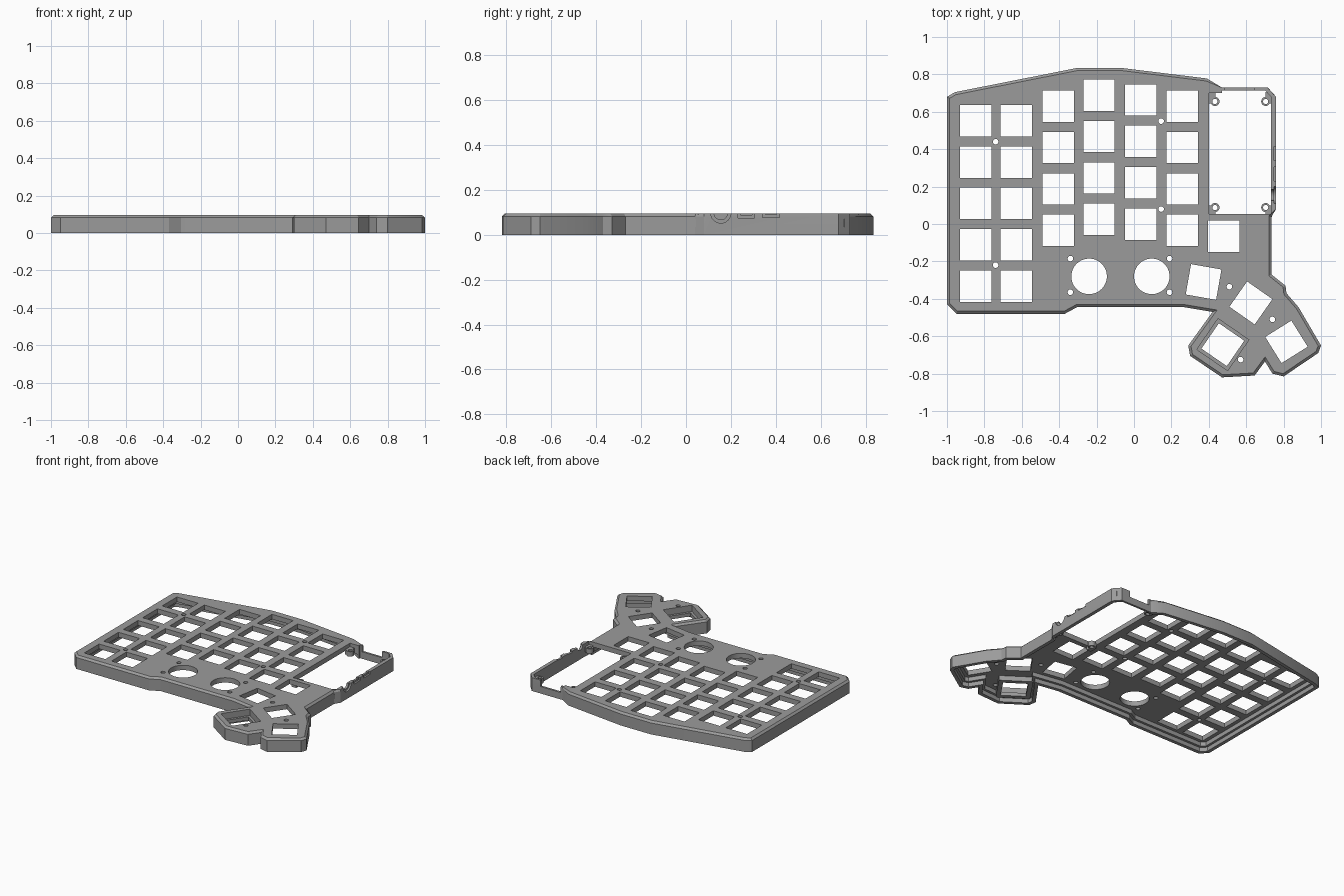
import bpy, bmesh, math
from mathutils import Vector

if "Cube" in bpy.data.objects:
    bpy.data.objects.remove(bpy.data.objects["Cube"])

H = 0.095
grey = bpy.data.materials.new("case grey")
grey.diffuse_color = (0.33, 0.33, 0.33, 1)
grey.use_nodes = True
grey.node_tree.nodes["Principled BSDF"].inputs["Base Color"].default_value = grey.diffuse_color

# Outer contour of the case, clockwise seen from above
OUTLINE = [(-1, .68), (-.957, .705), (-.305, .834), (-.064, .834), (.39, .778),
           (.47, .73), (.715, .73), (.76, .68), (.76, .08), (.735, .04),
           (.735, -.27), (.81, -.33), (.815, -.37), (.88, -.445), (1, -.65),
           (.985, -.69), (.80, -.815), (.74, -.80), (.70, -.735), (.645, -.81),
           (.47, -.82), (.30, -.705), (.29, -.65), (.42, -.47), (.27, -.445),
           (-.305, -.445), (-.37, -.48), (-.95, -.48), (-1, -.43)]


def inset(points, dist):
    """Mitred inward offset; dist is a function of the corner."""
    out = []
    for i, p in enumerate(points):
        a, b, c = Vector(points[i - 1]), Vector(p), Vector(points[(i + 1) % len(points)])
        d1, d2 = (b - a).normalized(), (c - b).normalized()
        n1, n2 = Vector((d1.y, -d1.x)), Vector((d2.y, -d2.x))
        out.append(b + (n1 + n2) * dist(b) / (1 + n1.dot(n2)))
    return out


def loft(bm, layers):
    """Closed solid through (contour, z) layers."""
    rings = [[bm.verts.new((p[0], p[1], z)) for p in pts] for pts, z in layers]
    for lo, hi in zip(rings, rings[1:]):
        for i in range(len(lo)):
            j = (i + 1) % len(lo)
            bm.faces.new((lo[i], lo[j], hi[j], hi[i]))
    bm.faces.new(rings[0][::-1])
    bm.faces.new(rings[-1])


def rect(x, y, w, h, deg=0):
    c, s = math.cos(math.radians(deg)), math.sin(math.radians(deg))
    return [(x + u * w / 2 * c - v * h / 2 * s, y + u * w / 2 * s + v * h / 2 * c)
            for u, v in ((-1, -1), (1, -1), (1, 1), (-1, 1))]


def circle(x, y, r, n=32):
    return [(x + r * math.cos(i * math.tau / n), y + r * math.sin(i * math.tau / n)) for i in range(n)]


def make(name, solids):
    """One object from a list of layer stacks."""
    bm = bmesh.new()
    for layers in solids:
        loft(bm, layers)
    bmesh.ops.recalc_face_normals(bm, faces=bm.faces)
    me = bpy.data.meshes.new(name)
    bm.to_mesh(me)
    bm.free()
    me.materials.append(grey)
    ob = bpy.data.objects.new(name, me)
    bpy.context.collection.objects.link(ob)
    return ob


def prism(pts, z0=-.1, z1=.2):
    return [(pts, z0), (pts, z1)]


def combine(target, tool, operation):
    mod = target.modifiers.new("shape", 'BOOLEAN')
    mod.operation, mod.object, mod.solver = operation, tool, 'EXACT'
    bpy.context.view_layer.objects.active = target
    bpy.ops.object.modifier_apply(modifier=mod.name)
    bpy.data.objects.remove(tool)


# Shell with bevelled top edge, plain around the display bay
bevel = inset(OUTLINE, lambda p: .001 if p.x > .45 and p.y > .06 else .014)
case = make("keyboard_case", [[(OUTLINE, 0), (OUTLINE, H - .013), (bevel, H)]])

# Hollow underside with a stepped rim
wide, narrow = inset(OUTLINE, lambda p: .025), inset(OUTLINE, lambda p: .042)
combine(case, make("cavity", [[(wide, -.05), (wide, .03), (narrow, .0301), (narrow, .06)]]), 'DIFFERENCE')

# Collar hanging below the sunken thumb key
SUNK = (.475, -.645)
combine(case, make("thumb_collar", [prism(rect(*SUNK, .225, .225, -34.5), .025, .085)]), 'UNION')

# Key openings by column
col_a = [.553, .331, .11, -.111, -.332]
col_b = [.63, .409, .187, -.034]
columns = [(-.847, col_a), (-.63, col_a), (-.404, col_b), (-.187, [y + .059 for y in col_b]),
           (.035, [y + .033 for y in col_b]), (.257, col_b), (.48, [-.065])]
holes = [prism(rect(x, y, .168, .168)) for x, ys in columns for y in ys]
holes += [prism(rect(x, y, .165, .165, a)) for x, y, a in
          ((.372, -.31, -10), (.625, -.422, -35), (.815, -.63, 32), (*SUNK, -34.5))]

# Round knob openings and screw holes
holes += [prism(circle(x, -.28, .095, 48)) for x in (-.24, .095)]
holes += [prism(circle(x, y, .015, 16)) for x, y in
          ((.145, .55), (.145, .08), (-.74, .44), (-.74, -.22), (-.34, -.185), (-.34, -.365),
           (.19, -.185), (.19, -.365), (.51, -.335), (.74, -.51), (.57, -.725))]

# Display bay
bay = [(.40, .053), (.733, .053), (.733, .68), (.70, .715), (.47, .715), (.47, .70), (.40, .70)]
holes.append(prism(bay))
combine(case, make("openings", holes), 'DIFFERENCE')

# Sunken thumb key pocket
combine(case, make("thumb_pocket", [prism(rect(*SUNK, .2, .2, -34.5), .05, .2)]), 'DIFFERENCE')

# Dip in the rear wall for the cable
combine(case, make("cable_dip", [prism(rect(.565, .73, .16, .08), .05, .2)]), 'DIFFERENCE')


# Side ports: shallow recess, then a smaller cut through the wall
def side_ports(name, x0, grow):
    solids = [prism(rect((x0 + .8) / 2, y, .8 - x0, .05 + grow), z - grow / 2, .2)
              for y, z in ((.268, .088), (.378, .09))]
    ob = make(name, solids)
    bm = bmesh.new()
    bm.from_mesh(ob.data)
    first = len(bm.verts)
    loft(bm, [(circle(.155, H + .002, .03 + grow * .6), x0), (circle(.155, H + .002, .03 + grow * .6), .8)])
    bm.verts.ensure_lookup_table()
    for v in bm.verts[first:]:
        v.co = (v.co.z, v.co.x, v.co.y)
    bmesh.ops.recalc_face_normals(bm, faces=bm.faces)
    bm.to_mesh(ob.data)
    bm.free()
    return ob


combine(case, side_ports("port_recess", .748, .025), 'DIFFERENCE')
combine(case, side_ports("port_cut", .70, 0), 'DIFFERENCE')

# Screw lugs in the display bay corners
for i, (x, y, sx, sy) in enumerate(((.433, .655, -1, 1), (.704, .655, 1, 1),
                                    (.433, .088, -1, -1), (.704, .088, 1, -1))):
    lug = make("display_lug_%d" % (i + 1), [prism(circle(x, y, .024, 24), .035, .07)])
    combine(lug, make("lug_arm", [prism(rect(x + sx * .016, y + sy * .02, .036, .06), .035, .07)]), 'UNION')
    combine(lug, make("lug_hole", [prism(circle(x, y, .014, 16))]), 'DIFFERENCE')

# Smooth round walls, keep edges crisp
for ob in bpy.context.scene.objects:
    ob.select_set(True)
bpy.context.view_layer.objects.active = case
bpy.ops.object.shade_smooth_by_angle(angle=math.radians(25))
